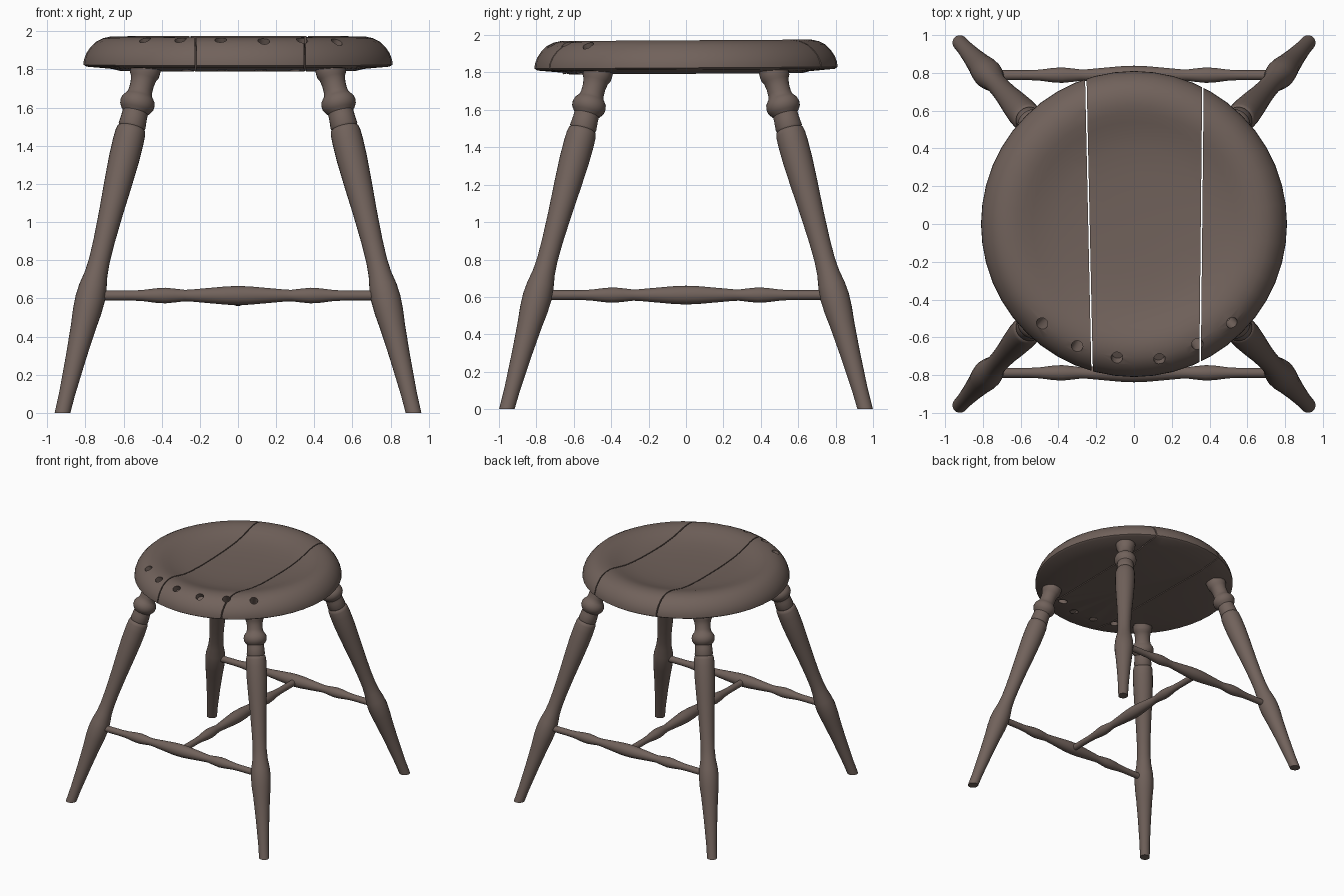
import bpy, bmesh, math
from mathutils import Vector, Matrix

if "Cube" in bpy.data.objects:
    bpy.data.objects.remove(bpy.data.objects["Cube"])

wood = bpy.data.materials.new("weathered brown wood")
wood.diffuse_color = (0.165, 0.122, 0.105, 1)
wood.use_nodes = True
wood.node_tree.nodes["Principled BSDF"].inputs["Base Color"].default_value = wood.diffuse_color


def finish(bm, name, angle=40):
    bmesh.ops.recalc_face_normals(bm, faces=bm.faces)
    me = bpy.data.meshes.new(name)
    bm.to_mesh(me)
    bm.free()
    ob = bpy.data.objects.new(name, me)
    bpy.context.collection.objects.link(ob)
    me.materials.append(wood)
    smooth(ob, angle)
    return ob


def smooth(ob, angle=40):
    bpy.ops.object.select_all(action='DESELECT')
    ob.select_set(True)
    bpy.context.view_layer.objects.active = ob
    bpy.ops.object.shade_smooth_by_angle(angle=math.radians(angle))


def lathe(profile, sides):
    """Closed solid of revolution about z from (radius, height) points."""
    bm = bmesh.new()
    rings = []
    for r, z in profile:
        if r == 0:
            rings.append([bm.verts.new((0, 0, z))] * sides)
        else:
            rings.append([bm.verts.new((r * math.cos(a), r * math.sin(a), z))
                          for a in (2 * math.pi * i / sides for i in range(sides))])
    for lo, hi in zip(rings, rings[1:]):
        for i in range(sides):
            j = (i + 1) % sides
            bm.faces.new(list(dict.fromkeys((lo[i], lo[j], hi[j], hi[i]))))
    for ring in (rings[0], rings[-1]):
        if ring[0] is not ring[1]:
            bm.faces.new(ring)
    return bm


def turned(p0, p1, profile, sides=24):
    """Lathe with heights as fractions, laid along p0 -> p1."""
    p0, p1 = Vector(p0), Vector(p1)
    d = p1 - p0
    bm = lathe([(r, t * d.length) for r, t in profile], sides)
    rot = d.to_track_quat('Z', 'Y').to_matrix().to_4x4()
    bmesh.ops.transform(bm, matrix=Matrix.Translation(p0) @ rot, verts=bm.verts)
    return bm


# Legs: radius against height, splayed, with flat-cut feet
leg_profile = [(.039, -.05), (.042, .1), (.054, .3), (.066, .45), (.075, .53), (.078, .6),
               (.073, .66), (.060, .73), (.055, .80), (.056, .9), (.063, 1.05), (.073, 1.2),
               (.080, 1.33), (.081, 1.42), (.079, 1.47), (.074, 1.49), (.067, 1.495),
               (.072, 1.505), (.068, 1.55), (.067, 1.575), (.080, 1.59), (.089, 1.605),
               (.091, 1.625), (.086, 1.645), (.074, 1.66), (.066, 1.67), (.062, 1.69),
               (.062, 1.725), (.068, 1.755), (.077, 1.77), (.079, 1.79), (.079, 1.83)]
for sx, xn in ((-1, "left"), (1, "right")):
    for sy, yn in ((-1, "front"), (1, "back")):
        foot, top = Vector((sx * .92, sy * .958, 0)), Vector((sx * .484, sy * .47, 1.8))
        at = lambda z: foot.lerp(top, z / 1.8)
        prof = [(r, (z + .05) / 1.88) for r, z in leg_profile]
        bm = turned(at(-.05), at(1.83), prof)
        cut = bmesh.ops.bisect_plane(bm, geom=bm.verts[:] + bm.edges[:] + bm.faces[:],
                                     plane_co=(0, 0, 0), plane_no=(0, 0, -1), clear_outer=True)
        bmesh.ops.holes_fill(bm, edges=[e for e in cut['geom_cut'] if isinstance(e, bmesh.types.BMEdge)])
        finish(bm, f"{yn}_{xn}_leg")

# Stretchers: two across, joined by one in the middle
half = [(.050, .0), (.048, .06), (.040, .15), (.031, .25), (.030, .28), (.036, .33),
        (.041, .38), (.038, .43), (.029, .50), (.026, .56), (.026, .76)]
bar = [(r, .5 - x / 1.52) for r, x in reversed(half)] + [(r, .5 + x / 1.52) for r, x in half[1:]]
finish(turned((-.76, -.788, .615), (.76, -.788, .615), bar), "front_stretcher")
finish(turned((-.76, .788, .615), (.76, .788, .615), bar), "back_stretcher")
finish(turned((0, -.77, .61), (0, .77, .61), bar), "middle_stretcher")

# Spindle holes, leaning inward toward the underside
holes = [(-.485, -.525), (-.30, -.645), (-.09, -.705), (.135, -.715), (.335, -.635), (.52, -.525)]


def hole_axis(x, y, z):
    s = 1 + (z - 1.95) * .8
    return Vector((x * s, y * s, z))


cutters = [finish(turned(hole_axis(x, y, 1.7), hole_axis(x, y, 2.1), [(.031, 0), (.031, 1)], 16),
                  "hole_cutter") for x, y in holes]

# Dished seat, split into three planks by narrow gaps
seat_profile = [(0, 1.793), (.62, 1.793), (.66, 1.803), (.795, 1.815), (.81, 1.825), (.808, 1.85),
                (.795, 1.885), (.775, 1.915), (.745, 1.945), (.71, 1.963), (.67, 1.972),
                (.63, 1.972), (.59, 1.965), (.54, 1.95), (.48, 1.933), (.40, 1.919),
                (.28, 1.909), (.14, 1.905), (0, 1.904)]
left_gap = (Vector((-.255, .77, 0)), Vector((-.222, -.76, 0)))
right_gap = (Vector((.365, .72, 0)), Vector((.35, -.73, 0)))
planks = {"left_seat_plank": [(left_gap, 1)],
          "middle_seat_plank": [(left_gap, -1), (right_gap, 1)],
          "right_seat_plank": [(right_gap, -1)]}
for name, cuts in planks.items():
    bm = lathe(seat_profile, 48)
    for v in bm.verts:
        v.co.z += .006 * v.co.y
    for (a, b), side in cuts:
        d = (a - b).normalized()
        n = Vector((d.y, -d.x, 0)) * side
        cut = bmesh.ops.bisect_plane(bm, geom=bm.verts[:] + bm.edges[:] + bm.faces[:],
                                     plane_co=a - n * .004, plane_no=n, clear_outer=True)
        bmesh.ops.holes_fill(bm, edges=[e for e in cut['geom_cut'] if isinstance(e, bmesh.types.BMEdge)])
    plank = finish(bm, name)
    for c in cutters:
        mod = plank.modifiers.new("hole", 'BOOLEAN')
        mod.operation, mod.solver, mod.object = 'DIFFERENCE', 'EXACT', c
        bpy.context.view_layer.objects.active = plank
        bpy.ops.object.modifier_apply(modifier=mod.name)
    smooth(plank)
for c in cutters:
    bpy.data.objects.remove(c)

# Broken spindle stumps left in the two middle holes
for i, (x, y) in enumerate(holes[2:4]):
    finish(turned(hole_axis(x, y, 1.805), hole_axis(x, y, 1.915), [(.029, 0), (.029, 1)], 16),
           f"spindle_stump_{i + 1}")
